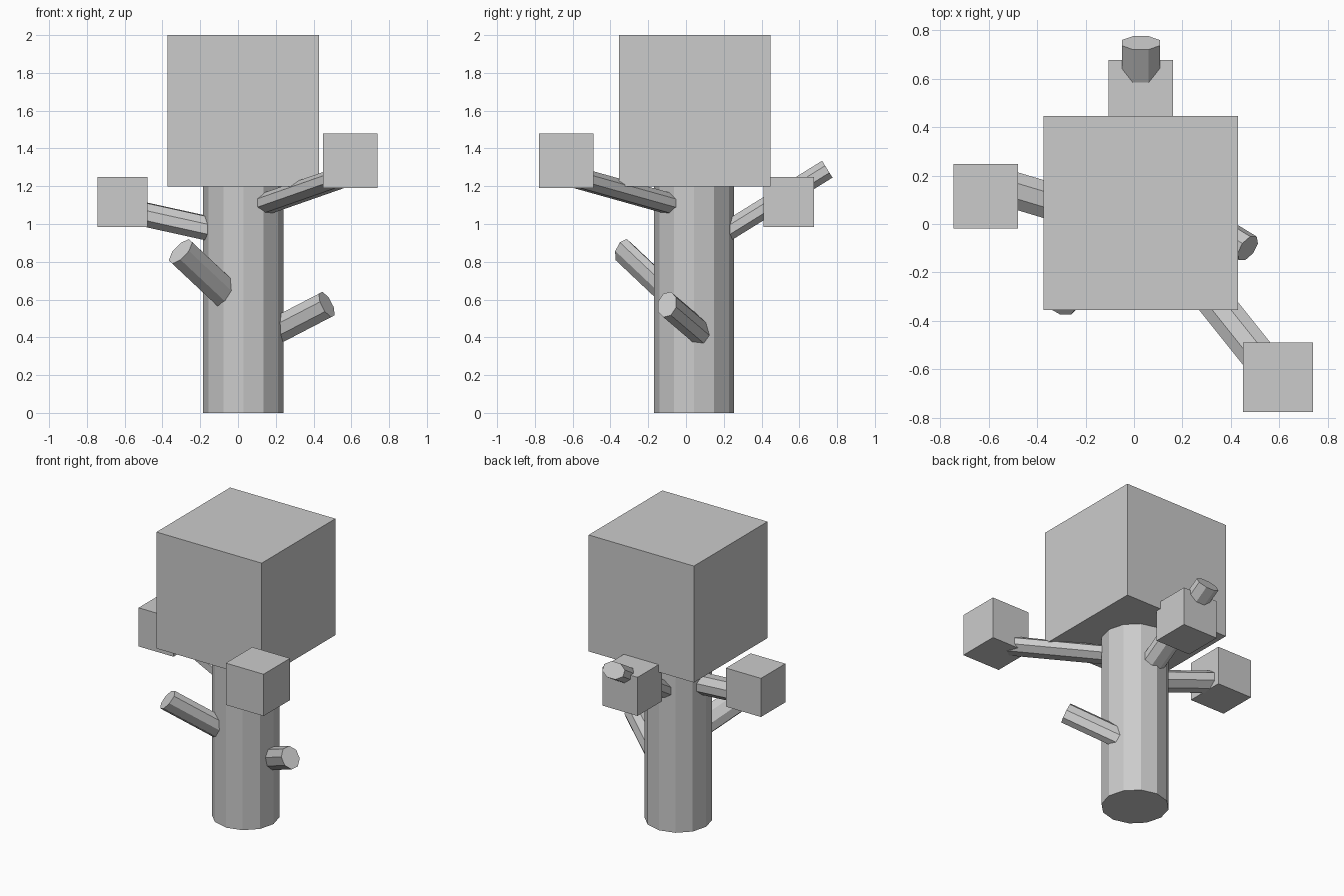
import bpy
from math import pi
from mathutils import Matrix, Vector

cube = bpy.data.objects.get("Cube")
if cube:
    bpy.data.objects.remove(cube, do_unlink=True)

# Single plain colour
COLOUR = (0.6, 0.6, 0.6, 1.0)
grey = bpy.data.materials.new("plain grey")
grey.use_nodes = True
grey.diffuse_color = COLOUR
grey.node_tree.nodes["Principled BSDF"].inputs["Base Color"].default_value = COLOUR


def finish(name):
    obj = bpy.context.object
    obj.name = name
    obj.data.materials.append(grey)
    return obj


def block(name, centre, size):
    bpy.ops.mesh.primitive_cube_add(size=size, location=centre)
    finish(name)


def branch(name, start, end, wide_axis, width, thickness):
    """Eight-sided flattened rod from start to end, widest along wide_axis."""
    start, end = Vector(start), Vector(end)
    along = (end - start).normalized()
    wide = Vector(wide_axis)
    wide = (wide - along * wide.dot(along)).normalized()
    thin = along.cross(wide)
    bpy.ops.mesh.primitive_cylinder_add(vertices=8, radius=0.541, depth=1)
    obj = finish(name)
    # Turn the flats to face the wide and thin directions
    obj.data.transform(Matrix.Rotation(pi / 8, 4, 'Z'))
    obj.data.transform(Matrix.Diagonal((width, thickness, (end - start).length, 1)))
    turn = Matrix((wide, thin, along)).transposed().to_4x4()
    obj.matrix_world = Matrix.Translation((start + end) / 2) @ turn


# Trunk, reaching slightly into the crown
bpy.ops.mesh.primitive_cylinder_add(vertices=12, radius=0.212, depth=1.22,
                                    location=(0.028, 0.043, 0.61))
finish("trunk")

# Leaf blocks
block("crown", (0.028, 0.046, 1.599), 0.802)
block("front_left_leaves", (0.595, -0.633, 1.335), 0.288)
block("right_leaves", (-0.612, 0.115, 1.117), 0.266)
block("back_leaves", (0.028, 0.544, 1.117), 0.266)

# Branches carrying leaves
branch("front_left_branch", (0.11, -0.04, 1.094), (0.57, -0.615, 1.255),
       (1.25, 1, 0), 0.146, 0.105)
branch("right_branch", (-0.07, 0.012, 0.957), (-0.6, 0.171, 1.074),
       (0.3, 1, 0), 0.15, 0.125)
branch("back_branch", (0.028, 0.17, 0.932), (0.028, 0.748, 1.29),
       (1, 0, 0), 0.157, 0.105)

# Bare stumps
branch("left_stump", (0.15, 0.095, 0.408), (0.47, -0.1, 0.574),
       (-0.46, 0, 0.89), 0.14, 0.11)
branch("front_right_stump", (-0.05, -0.08, 0.617), (-0.304, -0.332, 0.855),
       (0.69, 0, 0.72), 0.155, 0.105)
